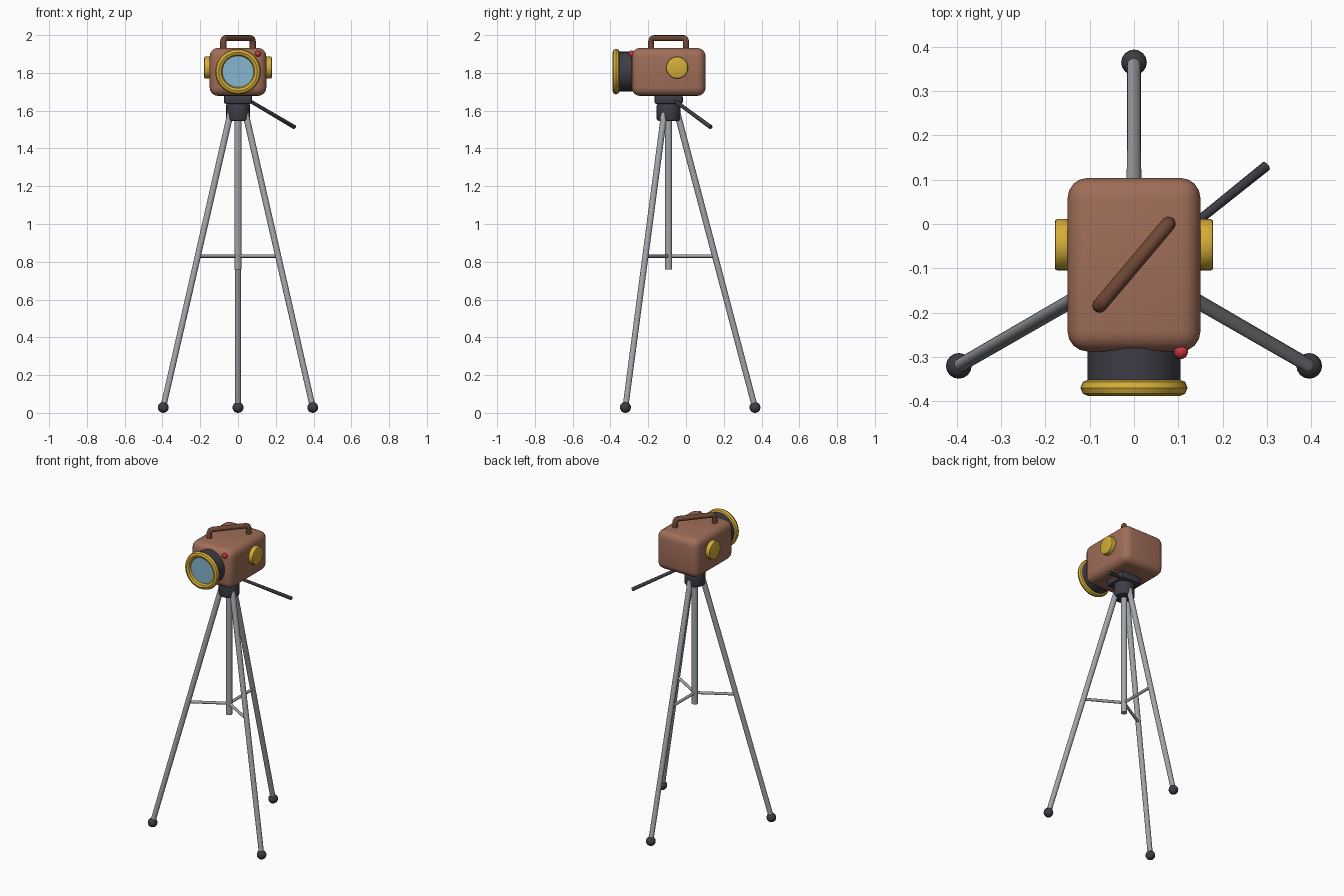
import bpy, math
from mathutils import Vector

if "Cube" in bpy.data.objects:
    bpy.data.objects.remove(bpy.data.objects["Cube"])

AXIS_Y = -0.092   # tripod axis
LENS_Z = 1.807


def material(name, rgb):
    m = bpy.data.materials.new(name)
    m.diffuse_color = (*rgb, 1)
    m.use_nodes = True
    m.node_tree.nodes["Principled BSDF"].inputs["Base Color"].default_value = m.diffuse_color
    return m


BROWN = material("brown leather", (0.35, 0.155, 0.098))
DARK_BROWN = material("dark brown", (0.16, 0.065, 0.037))
GOLD = material("gold", (0.66, 0.42, 0.04))
BLACK = material("charcoal", (0.048, 0.046, 0.06))
GREY = material("metal grey", (0.36, 0.38, 0.40))
GLASS = material("pale blue glass", (0.24, 0.47, 0.62))
RED = material("red", (0.60, 0.035, 0.05))


def finish(name, mat, bevel=0, segments=2):
    o = bpy.context.object
    o.name = name
    o.data.materials.append(mat)
    if bevel:
        b = o.modifiers.new("bevel", 'BEVEL')
        b.width, b.segments = bevel, segments
        b.limit_method = 'ANGLE'
        b.angle_limit = math.radians(50)
        bpy.ops.object.modifier_apply(modifier="bevel")
    bpy.ops.object.shade_smooth_by_angle(angle=math.radians(40))
    return o


def rod(name, a, b, r1, r2, mat, sides=16, bevel=0, segments=2):
    a, b = Vector(a), Vector(b)
    d = b - a
    bpy.ops.mesh.primitive_cone_add(vertices=sides, radius1=r1, radius2=r2,
                                    depth=d.length, location=(a + b) / 2,
                                    rotation=d.to_track_quat('Z', 'Y').to_euler())
    return finish(name, mat, bevel, segments)


def box(name, loc, size, mat, bevel, segments):
    bpy.ops.mesh.primitive_cube_add(size=1, location=loc)
    bpy.context.object.scale = size
    bpy.ops.object.transform_apply(location=False, rotation=False, scale=True)
    return finish(name, mat, bevel, segments)


def ball(name, loc, r, mat):
    bpy.ops.mesh.primitive_uv_sphere_add(segments=16, ring_count=10, radius=r, location=loc)
    return finish(name, mat)


# tripod legs, feet and spreader struts
for label, deg in (("back", 90), ("front_left", 210), ("front_right", 330)):
    c, s = math.cos(math.radians(deg)), math.sin(math.radians(deg))

    def at(r, z):
        return (r * c, AXIS_Y + r * s, z)

    rod(label + "_leg", at(0.457, 0.03), at(0.045, 1.59), 0.0155, 0.017, GREY)
    ball(label + "_foot", at(0.457, 0.029), 0.029, BLACK)
    rod(label + "_strut", at(0, 0.83), at(0.245, 0.83), 0.009, 0.009, GREY, 10)

# centre column and tripod head
rod("centre_column", (0, AXIS_Y, 0.76), (0, AXIS_Y, 1.6), 0.019, 0.019, GREY)
rod("tripod_hub", (0, AXIS_Y, 1.545), (0, AXIS_Y, 1.64), 0.063, 0.063, BLACK, 20, 0.012)
box("mounting_plate", (0, AXIS_Y, 1.66), (0.15, 0.15, 0.05), BLACK, 0.012, 2)
rod("pan_handle", (0.03, -0.085, 1.671), (0.30, 0.132, 1.512), 0.009, 0.0115, BLACK, 12, 0.003)

# camera body
box("camera_body", (0, AXIS_Y, 1.805), (0.30, 0.392, 0.254), BROWN, 0.045, 4)

# lens barrel, ring and glass
rod("lens_barrel", (0, -0.24, LENS_Z), (0, -0.362, LENS_Z), 0.105, 0.105, BLACK, 32)
bpy.ops.mesh.primitive_torus_add(major_segments=36, minor_segments=8, major_radius=0.102,
                                 minor_radius=0.019, location=(0, -0.370, LENS_Z),
                                 rotation=(math.pi / 2, 0, 0))
finish("lens_ring", GOLD)
rod("lens_glass", (0, -0.355, LENS_Z), (0, -0.369, LENS_Z), 0.09, 0.09, GLASS, 32)

# side knobs
for label, sx in (("left", -1), ("right", 1)):
    rod(label + "_knob", (sx * 0.14, -0.047, 1.828), (sx * 0.179, -0.047, 1.828),
        0.058, 0.058, GOLD, 28, 0.006)

# record light
ball("record_light", (0.106, -0.289, 1.902), 0.016, RED)

# carry handle: swept round tube set diagonally on the top
cu = bpy.data.curves.new("carry_handle", 'CURVE')
cu.dimensions = '3D'
cu.bevel_depth = 0.0165
cu.bevel_resolution = 3
cu.use_fill_caps = True
half = [(1, 1.91), (1, 1.966), (0.96, 1.979), (0.86, 1.9835)]
path = [(-k, z) for k, z in half] + [(k, z) for k, z in reversed(half)]
sp = cu.splines.new('POLY')
sp.points.add(len(path) - 1)
for p, (k, z) in zip(sp.points, path):
    p.co = (0.078 * k, AXIS_Y + 0.0925 * k, z, 1)
handle = bpy.data.objects.new("carry_handle", cu)
bpy.context.collection.objects.link(handle)
bpy.ops.object.select_all(action='DESELECT')
handle.select_set(True)
bpy.context.view_layer.objects.active = handle
bpy.ops.object.convert(target='MESH')
finish("carry_handle", DARK_BROWN)
